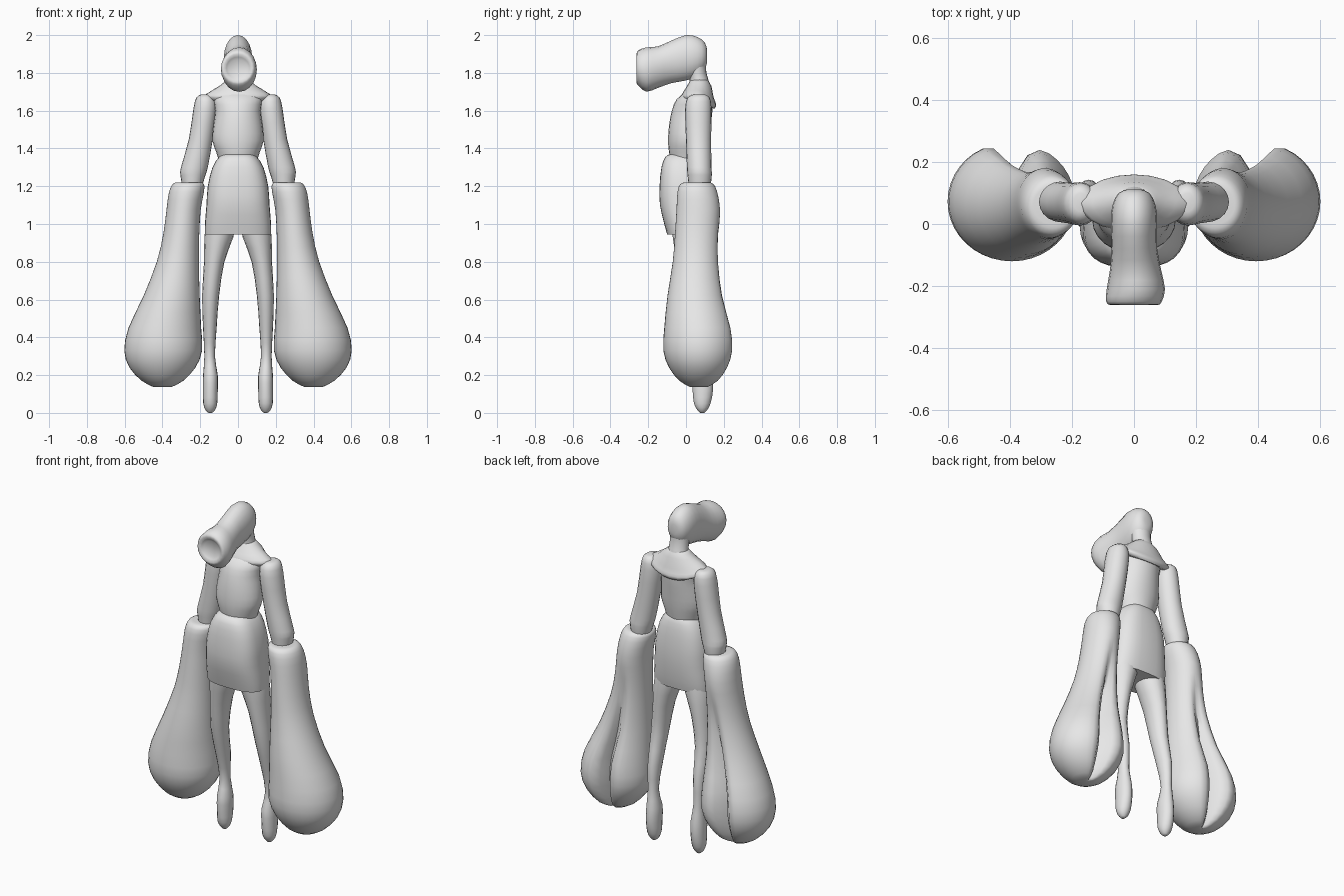
import bpy, bmesh, math
from mathutils import Vector

grey = bpy.data.materials.new("plain grey")
grey.diffuse_color = (0.8, 0.8, 0.8, 1)


def spline(rings, steps):
    """Catmull-Rom interpolation between the control rings."""
    out = []
    for i in range(len(rings) - 1):
        p = [rings[max(0, min(len(rings) - 1, i + k))] for k in (-1, 0, 1, 2)]
        for s in range(steps):
            t = s / steps
            out.append([0.5 * (2 * b + (c - a) * t + (2 * a - 5 * b + 4 * c - d) * t * t
                               + (3 * b - a - 3 * c + d) * t ** 3) for a, b, c, d in zip(*p)])
    return out + [list(rings[-1])]


def loft(name, rings, segs=20, power=2.0, steps=2, along_y=False, shape=None, angle=50):
    """Skin rings of (level, u0, u1, v0, v1) extents; level is z, or y if along_y."""
    bm = bmesh.new()
    loops = []
    for level, u0, u1, v0, v1 in spline(rings, steps):
        loop = []
        for i in range(segs):
            a = math.tau * i / segs
            c, s = math.cos(a), math.sin(a)
            u = math.copysign(abs(c) ** (2 / power), c)
            v = math.copysign(abs(s) ** (2 / power), s)
            if shape:
                u, v = shape(u, v, a, level)
            u = (u0 + u1) / 2 + u * (u1 - u0) / 2
            v = (v0 + v1) / 2 + v * (v1 - v0) / 2
            loop.append(bm.verts.new((u, level, v) if along_y else (u, v, level)))
        loops.append(loop)
    for lo, hi in zip(loops, loops[1:]):
        for i in range(segs):
            j = (i + 1) % segs
            bm.faces.new((lo[i], lo[j], hi[j], hi[i]))
    # Close both ends with fans
    for loop in (loops[0], loops[-1]):
        mid = bm.verts.new(sum((v.co for v in loop), Vector()) / segs)
        for i in range(segs):
            bm.faces.new((loop[i], loop[(i + 1) % segs], mid))
    bmesh.ops.recalc_face_normals(bm, faces=bm.faces)
    mesh = bpy.data.meshes.new(name)
    bm.to_mesh(mesh)
    bm.free()
    mesh.materials.append(grey)
    obj = bpy.data.objects.new(name, mesh)
    bpy.context.collection.objects.link(obj)
    bpy.ops.object.select_all(action='DESELECT')
    obj.select_set(True)
    bpy.context.view_layer.objects.active = obj
    bpy.ops.object.shade_smooth_by_angle(angle=math.radians(angle))
    return obj


def pair(name, rings, **kw):
    """A limb on +x and its mirror on -x."""
    loft("right_" + name, rings, **kw)
    loft("left_" + name, [(l, -b, -a, c, d) for l, a, b, c, d in rings],
         **{**kw, "shape": kw.get("shape") and mirrored(kw["shape"])})


def mirrored(fn):
    def flipped(u, v, a, level):
        x, y = fn(-u, v, math.pi - a, level)
        return -x, y
    return flipped


# Head: skull flowing forward into a blunt tube with a slanted, hollow end
head = loft("head", [
    (0.112, -0.02, 0.02, 1.86, 1.92),
    (0.10, -0.05, 0.05, 1.82, 1.96),
    (0.06, -0.07, 0.07, 1.78, 1.99),
    (0.00, -0.075, 0.075, 1.76, 2.00),
    (-0.08, -0.072, 0.075, 1.745, 1.97),
    (-0.15, -0.078, 0.088, 1.72, 1.94),
    (-0.21, -0.088, 0.10, 1.70, 1.935),
    (-0.25, -0.09, 0.09, 1.73, 1.92),
    (-0.262, -0.075, 0.075, 1.75, 1.90),
    (-0.245, -0.05, 0.05, 1.78, 1.87),
], along_y=True, angle=60)

# Neck and collar
loft("neck", [
    (1.86, -0.06, 0.06, 0.00, 0.105),
    (1.80, -0.055, 0.055, 0.015, 0.108),
    (1.74, -0.06, 0.06, 0.02, 0.125),
    (1.68, -0.08, 0.08, 0.00, 0.13),
])


def collar_drop(u, v, a, level):
    return u, v


collar = loft("collar", [
    (1.765, -0.055, 0.055, 0.025, 0.115),
    (1.73, -0.10, 0.10, 0.005, 0.135),
    (1.69, -0.165, 0.165, -0.02, 0.155),
    (1.67, -0.175, 0.175, -0.025, 0.16),
    (1.65, -0.14, 0.14, -0.02, 0.15),
])
for v in collar.data.vertices:  # the back hem hangs lower
    if v.co.z < 1.72 and v.co.y > 0.07:
        v.co.z -= 0.5 * (v.co.y - 0.07)

# Torso
loft("torso", [
    (1.70, -0.12, 0.12, 0.00, 0.12),
    (1.66, -0.13, 0.13, -0.05, 0.14),
    (1.60, -0.12, 0.12, -0.075, 0.14),
    (1.52, -0.13, 0.13, -0.09, 0.13),
    (1.44, -0.135, 0.135, -0.095, 0.12),
    (1.38, -0.115, 0.115, -0.09, 0.11),
    (1.33, -0.10, 0.10, -0.08, 0.10),
], segs=24)

# Skirt: rounded box with a flat hem
loft("skirt", [
    (1.37, -0.075, 0.075, -0.08, 0.09),
    (1.355, -0.10, 0.10, -0.11, 0.105),
    (1.30, -0.135, 0.135, -0.13, 0.12),
    (1.20, -0.16, 0.16, -0.14, 0.13),
    (1.10, -0.167, 0.167, -0.138, 0.13),
    (1.00, -0.175, 0.175, -0.115, 0.12),
    (0.945, -0.175, 0.175, -0.10, 0.11),
], segs=32, power=2.8)

# Upper arms
pair("upper_arm", [
    (1.685, 0.15, 0.195, 0.04, 0.10),
    (1.67, 0.125, 0.22, 0.01, 0.125),
    (1.61, 0.112, 0.236, -0.005, 0.135),
    (1.45, 0.133, 0.26, 0.00, 0.133),
    (1.30, 0.16, 0.302, 0.005, 0.135),
    (1.26, 0.172, 0.305, 0.008, 0.137),
    (1.20, 0.19, 0.295, 0.015, 0.13),
])


def groove(u, v, a, level):
    """Deep crease running down the back of the sleeve."""
    fade = max(0.0, min(1.0, (1.0 - level) / 0.5))
    off = math.atan2(math.sin(a - 1.62), math.cos(a - 1.62))
    k = 1 - 0.62 * fade * math.exp(-(off / 0.24) ** 2)
    return u * k, v * k


# Long drooping bag sleeves
pair("sleeve", [
    (1.22, 0.20, 0.325, 0.00, 0.12),
    (1.212, 0.18, 0.345, -0.03, 0.145),
    (1.17, 0.18, 0.365, -0.045, 0.165),
    (1.08, 0.197, 0.378, -0.05, 0.18),
    (0.95, 0.205, 0.395, -0.058, 0.175),
    (0.80, 0.207, 0.43, -0.07, 0.178),
    (0.62, 0.203, 0.50, -0.098, 0.205),
    (0.45, 0.195, 0.58, -0.115, 0.255),
    (0.33, 0.19, 0.602, -0.12, 0.265),
    (0.24, 0.225, 0.575, -0.09, 0.235),
    (0.17, 0.29, 0.51, -0.035, 0.18),
    (0.138, 0.35, 0.45, 0.02, 0.12),
], segs=40, shape=groove, angle=60)

# Legs ending in downward-pointing feet
pair("leg", [
    (1.02, 0.01, 0.165, -0.08, 0.10),
    (0.93, 0.025, 0.178, -0.07, 0.105),
    (0.80, 0.072, 0.18, -0.05, 0.10),
    (0.62, 0.10, 0.19, -0.02, 0.095),
    (0.45, 0.113, 0.185, 0.025, 0.125),
    (0.30, 0.122, 0.178, 0.06, 0.125),
    (0.20, 0.107, 0.185, 0.035, 0.14),
    (0.12, 0.107, 0.186, 0.035, 0.143),
    (0.05, 0.11, 0.184, 0.042, 0.13),
    (0.015, 0.122, 0.172, 0.06, 0.112),
    (0.0, 0.138, 0.156, 0.075, 0.097),
], segs=16)
